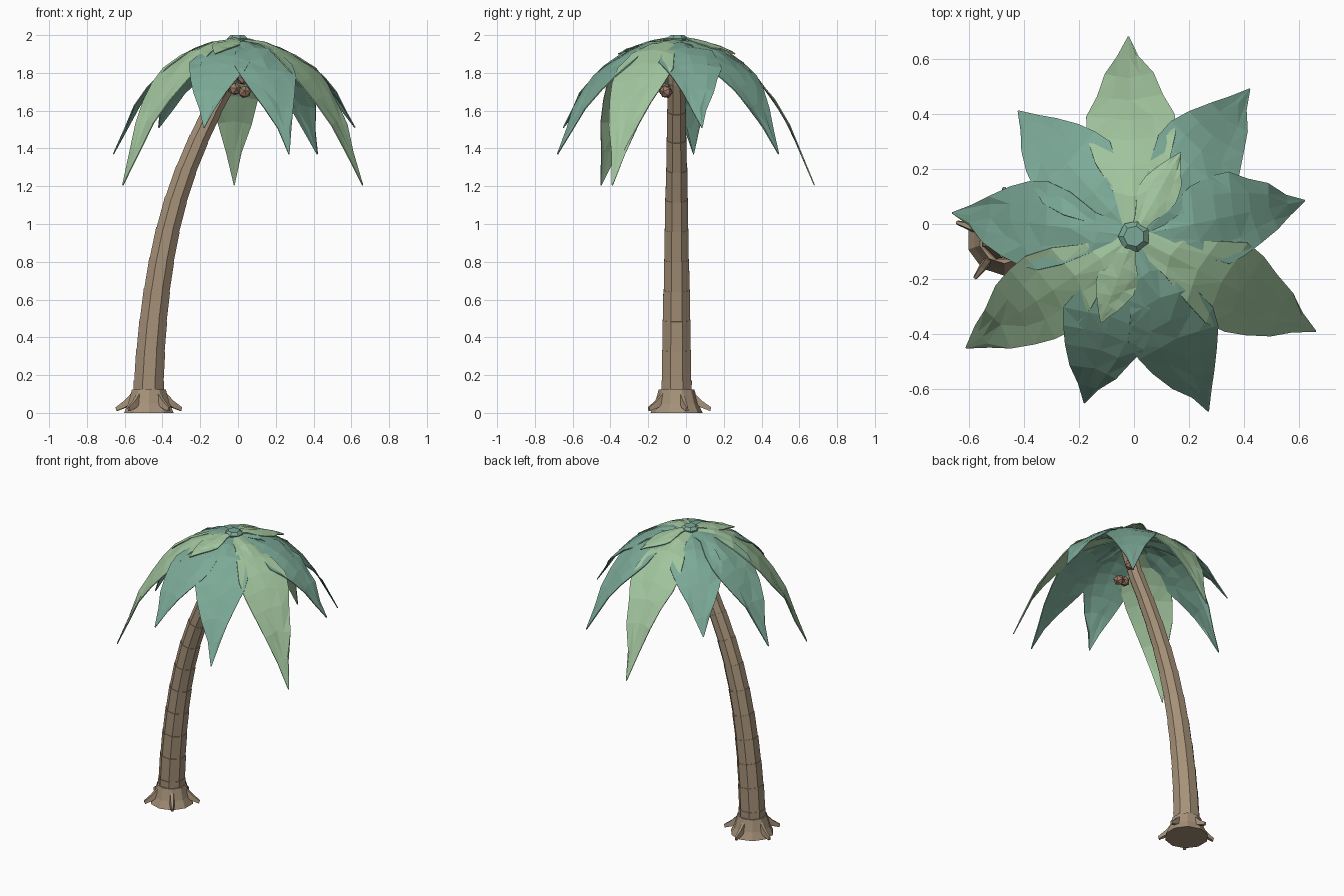
import bpy, bmesh, math, random
from mathutils import Vector, Matrix

if "Cube" in bpy.data.objects:
    bpy.data.objects.remove(bpy.data.objects["Cube"])

random.seed(4)
CROWN = Vector((0, -0.045, 0))
BASE = Vector((-0.472, -0.05, 0))


def material(name, rgb):
    m = bpy.data.materials.new(name)
    m.diffuse_color = (*rgb, 1)
    m.use_nodes = True
    m.node_tree.nodes["Principled BSDF"].inputs["Base Color"].default_value = m.diffuse_color
    return m


DARK = material("deep_green", (0.20, 0.40, 0.31))
LIGHT = material("pale_green", (0.36, 0.56, 0.34))
BARK = material("bark_brown", (0.38, 0.285, 0.19))
NUT = material("nut_brown", (0.33, 0.19, 0.13))


def finish(bm, name, mat):
    bmesh.ops.recalc_face_normals(bm, faces=bm.faces)
    me = bpy.data.meshes.new(name)
    bm.to_mesh(me)
    bm.free()
    me.materials.append(mat)
    ob = bpy.data.objects.new(name, me)
    bpy.context.collection.objects.link(ob)
    return ob


def interp(table, t):
    for (a, va), (b, vb) in zip(table, table[1:]):
        if t <= b:
            return va + (vb - va) * (t - a) / (b - a)
    return table[-1][1]


def loft(bm, rings):
    """Skin closed rings of points and cap both ends."""
    loops = [[bm.verts.new(p) for p in ring] for ring in rings]
    for lo, hi in zip(loops, loops[1:]):
        for i in range(len(lo)):
            j = (i + 1) % len(lo)
            bm.faces.new((lo[i], lo[j], hi[j], hi[i]))
    bm.faces.new(loops[0][::-1])
    bm.faces.new(loops[-1])


def ring(centre, radius, sides, slope=0.0):
    """Ring tilted about y so that it follows a leaning centreline."""
    pts = []
    for i in range(sides):
        a = 2 * math.pi * (i + 0.5) / sides
        v = Vector((radius * math.cos(a), radius * math.sin(a), 0))
        pts.append(centre + Matrix.Rotation(slope, 3, 'Y') @ v)
    return pts


# Trunk: leaning, tapering segments with a small step at each joint
LEAN = [(0.05, -0.474), (0.2, -0.471), (0.4, -0.458), (0.6, -0.437), (0.8, -0.406),
        (1.0, -0.365), (1.2, -0.309), (1.4, -0.231), (1.6, -0.136), (1.77, -0.045), (1.95, 0.02)]
joints = [0.05, 0.17, 0.33, 0.49, 0.65, 0.81, 0.97, 1.13, 1.29, 1.45, 1.60, 1.75, 1.93]
rings = []
for k, (z0, z1) in enumerate(zip(joints, joints[1:])):
    for z, step in ((z0, 0.0), (z1, 0.003)):
        slope = math.atan((interp(LEAN, z + 0.05) - interp(LEAN, z - 0.05)) / 0.1) if z > 0.1 else 0
        rad = 0.088 - 0.040 * min(z / 1.75, 1) + step
        rings.append(ring(Vector((interp(LEAN, z), -0.05, z)), rad, 8, slope))
bm = bmesh.new()
loft(bm, rings)
finish(bm, "trunk", BARK)

# Flared foot of the trunk
bm = bmesh.new()
loft(bm, [ring(BASE + Vector((0, 0, z)), r, 10) for z, r in ((0, 0.138), (0.05, 0.115), (0.125, 0.094))])
finish(bm, "trunk_foot", BARK)

# Five pointed roots radiating from the foot
bm = bmesh.new()
for n in range(5):
    turn = Matrix.Rotation(math.radians(18 + 72 * n), 3, 'Z')
    sections = []
    for r, z, w, h in ((0.085, 0.09, 0.017, 0.03), (0.13, 0.05, 0.015, 0.022), (0.178, 0.022, 0.008, 0.012)):
        sections.append([BASE + turn @ Vector(p) for p in
                         ((r, -w, z - h), (r, w, z - h), (r + 0.006, w * 0.6, z + h * 0.6),
                          (r + 0.006, -w * 0.6, z + h * 0.6))])
    loft(bm, sections)
finish(bm, "roots", BARK)

# Fronds: arched, tapering, folded along the midrib
WIDTH = [(0, 0.03), (0.2, 0.075), (0.35, 0.13), (0.48, 0.165), (0.58, 0.155),
         (0.68, 0.125), (0.79, 0.085), (0.9, 0.042), (1.0, 0.002)]


def frond(name, tip, z_top, z_tip, scale, mat, power=2.45, fold=0.2):
    d = Vector((tip[0], tip[1], 0)) - CROWN
    length = d.length
    d.normalize()
    side = Vector((-d.y, d.x, 0))
    bm = bmesh.new()
    rows = []
    for i, (t, w) in enumerate(WIDTH):
        row = []
        for s in (-1, -0.5, 0, 0.5, 1):
            # outer points are swept toward the tip and slightly ragged
            tt = t + (0.025 * abs(s) if 0 < t < 0.85 else 0)
            inner = 0.05 < t < 0.95 and s != 0
            wob = random.uniform(-0.008, 0.008) * scale if inner else 0
            z = z_top - (z_top - z_tip) * t ** power - fold * abs(s) * w * scale + wob
            row.append(bm.verts.new(CROWN + d * (tt * length) + side * (s * w * scale + wob)
                                    + Vector((0, 0, z))))
        rows.append(row)
    for a, b in zip(rows, rows[1:]):
        for k in range(4):
            bm.faces.new((a[k], b[k], b[k + 1], a[k + 1]))
    bmesh.ops.triangulate(bm, faces=bm.faces)
    ob = finish(bm, name, mat)
    mod = ob.modifiers.new("thickness", 'SOLIDIFY')
    mod.thickness = 0.006
    mod.offset = 0


for n, tip in enumerate(((-0.02, 0.68), (0.66, -0.39), (-0.61, -0.45))):
    frond(f"long_frond_{n + 1}", tip, 1.98, 1.205, 1.0, LIGHT)
for n, tip in enumerate(((0.42, 0.49), (0.27, -0.68), (-0.66, 0.04))):
    frond(f"middle_frond_{n + 1}", tip, 1.975, 1.37, 1.0, DARK)
for n, tip in enumerate(((0.62, 0.085), (-0.18, -0.65), (-0.42, 0.41))):
    frond(f"short_frond_{n + 1}", tip, 1.97, 1.51, 1.0, DARK)
for n, tip in enumerate(((0.17, 0.26), (-0.12, -0.36))):
    frond(f"top_frond_{n + 1}", tip, 1.988, 1.90, 0.46, LIGHT, 1.8)

# Faceted bud where the fronds meet
bm = bmesh.new()
loft(bm, [ring(CROWN + Vector((0, 0, z)), r, 7) for z, r in ((1.93, 0.04), (1.982, 0.058), (2.0, 0.038))])
finish(bm, "crown_bud", DARK)

# Coconuts hanging under the crown
for n, p in enumerate(((-0.018, -0.115, 1.715), (0.035, -0.105, 1.70), (0.025, -0.005, 1.77))):
    bm = bmesh.new()
    bmesh.ops.create_icosphere(bm, subdivisions=1, radius=0.036,
                               matrix=Matrix.Translation(p) @ Matrix.Rotation(n + 0.4, 4, 'X'))
    finish(bm, f"coconut_{n + 1}", NUT)
